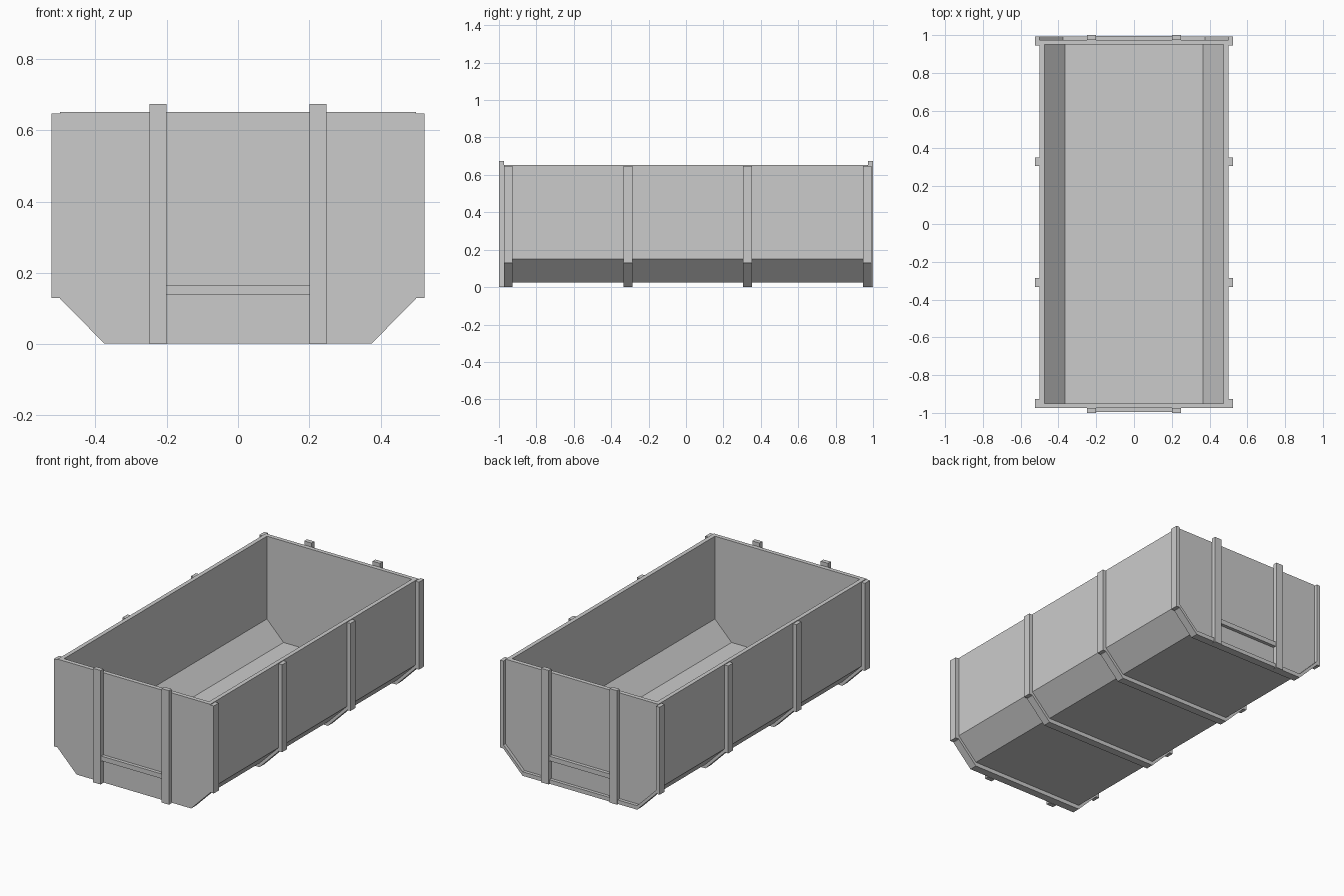
import bpy, bmesh

if "Cube" in bpy.data.objects:
    bpy.data.objects.remove(bpy.data.objects["Cube"])


def finish(name, bm):
    bmesh.ops.recalc_face_normals(bm, faces=bm.faces)
    mesh = bpy.data.meshes.new(name)
    bm.to_mesh(mesh)
    bm.free()
    obj = bpy.data.objects.new(name, mesh)
    bpy.context.collection.objects.link(obj)
    return obj


def box(name, x, y, z):
    bm = bmesh.new()
    bmesh.ops.create_cube(bm, size=1)
    for v in bm.verts:
        v.co = [a + (c + 0.5) * (b - a) for c, (a, b) in zip(v.co, (x, y, z))]
    return finish(name, bm)


def mirrored(half):
    return half + [(-x, z) for x, z in reversed(half)]


def rings(bm, profile, y0, y1):
    return [[bm.verts.new((x, y, z)) for x, z in profile] for y in (y0, y1)]


def skin(bm, front, back, skip=-1):
    n = len(front)
    bm.faces.new(front)
    bm.faces.new(back)
    for i in range(n):
        if i != skip:
            j = (i + 1) % n
            bm.faces.new((front[i], front[j], back[j], back[i]))


# Hollow hull with chamfered lower edges; the last profile edge is the open top
TOP, END, WALL = 0.652, 0.974, 0.025
outer = mirrored([(0.5, TOP), (0.5, 0.151), (0.375, 0.026)])
inner = mirrored([(0.475, TOP), (0.475, 0.162), (0.366, 0.052)])
bm = bmesh.new()
of, ob = rings(bm, outer, -END, END)
nf, nb = rings(bm, inner, -END + WALL, END - WALL)
skin(bm, of, ob, skip=5)
skin(bm, nf, nb, skip=5)
o_rim = [of[0], ob[0], ob[5], of[5]]
i_rim = [nf[0], nb[0], nb[5], nf[5]]
for i in range(4):
    j = (i + 1) % 4
    bm.faces.new((o_rim[i], o_rim[j], i_rim[j], i_rim[i]))
finish("hull", bm)

# Four ribs: an upright on each side and a band running under the hull
RIB = 0.047
band = [(0.5, 0.151), (0.5, 0.128), (0.375, 0.002)]
band = mirrored(band + [])[0:6] + [(-0.375, 0.026), (0.375, 0.026)]
for i in range(4):
    y0 = -END + i * 0.64
    for side, x in (("left", (-0.523, -0.5)), ("right", (0.5, 0.523))):
        box(f"{side}_rib_{i + 1}", x, (y0, y0 + RIB), (0.13, 0.648))
    bm = bmesh.new()
    skin(bm, *rings(bm, band, y0, y0 + RIB))
    finish(f"under_rib_{i + 1}", bm)

# End posts and the crossbar between them
for end, s in (("front", -1), ("back", 1)):
    post_y = sorted((s * END, s * 1.0))
    bar_y = sorted((s * END, s * 0.994))
    for side, x in (("left", (-0.248, -0.2)), ("right", (0.2, 0.248))):
        box(f"{end}_{side}_post", x, post_y, (0, 0.675))
    box(f"{end}_crossbar", (-0.2, 0.2), bar_y, (0.138, 0.166))
